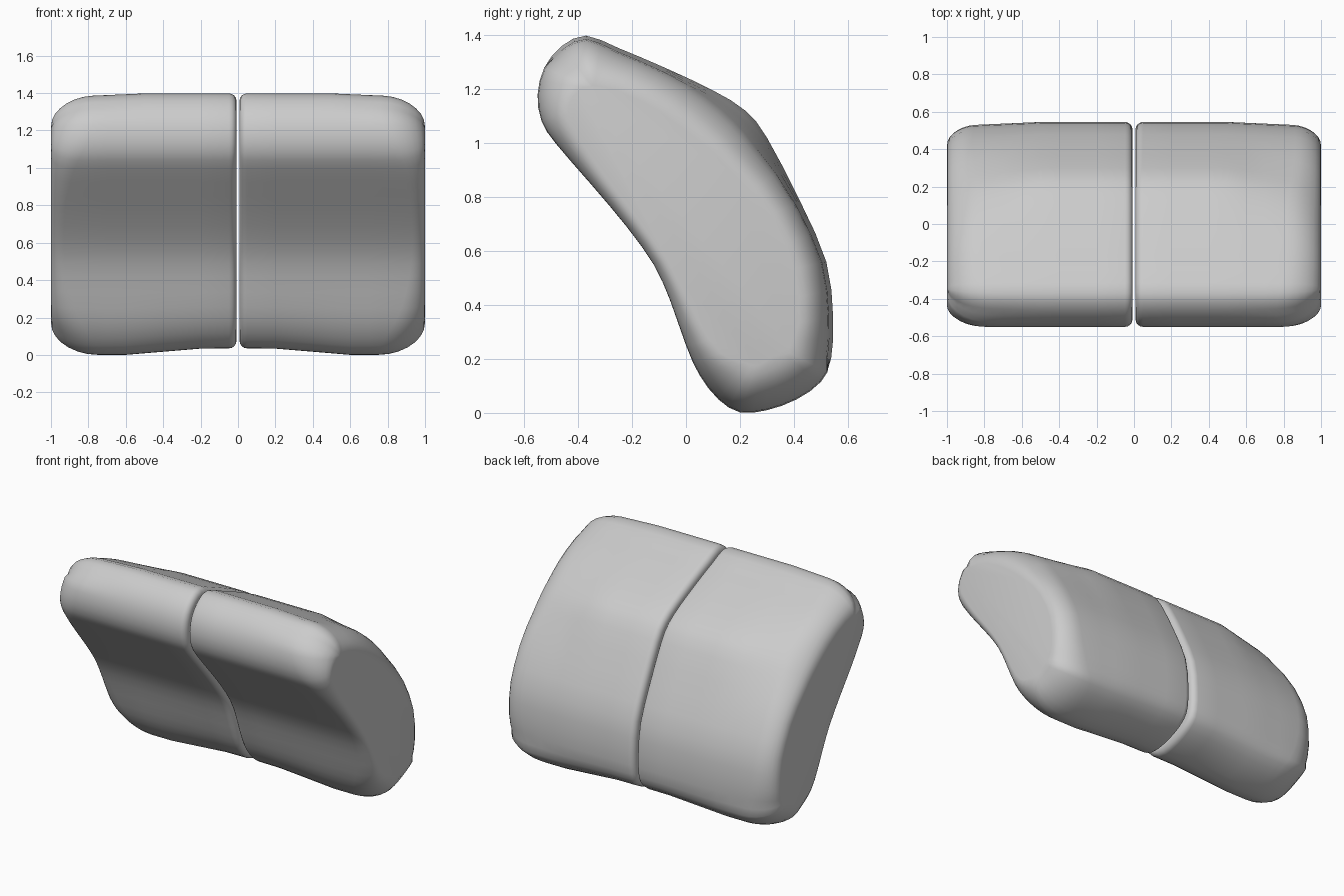
import bpy, bmesh, math
from mathutils import Vector
from mathutils.geometry import intersect_point_line

if "Cube" in bpy.data.objects:
    bpy.data.objects.remove(bpy.data.objects["Cube"])

# side profile (y, z, edge rounding at the outer end), running down the front and up the back
KEYS = [
    (-0.37, 1.398, .16), (-0.46, 1.36, .17), (-0.525, 1.28, .17), (-0.55, 1.18, .15),
    (-0.535, 1.08, .12), (-0.48, 0.995, .09), (-0.35, 0.845, .06), (-0.22, 0.69, .05),
    (-0.12, 0.55, .05), (-0.06, 0.42, .06), (0.0, 0.25, .09), (0.05, 0.14, .13),
    (0.12, 0.05, .17), (0.20, 0.002, .18), (0.30, 0.01, .18), (0.41, 0.05, .18),
    (0.50, 0.115, .17), (0.538, 0.20, .14), (0.545, 0.36, .11), (0.52, 0.56, .10),
    (0.425, 0.78, .10), (0.30, 1.02, .11), (0.22, 1.12, .12), (0.10, 1.195, .13),
    (-0.08, 1.28, .13), (-0.25, 1.352, .14)]
# centre line of the profile, used as the direction for insetting
SPINE = [Vector(p) for p in ((-0.34, 1.2), (-0.1, 1.0), (0.14, 0.75), (0.24, 0.5), (0.29, 0.27))]


def smooth_loop(keys, steps=2):
    """Closed Catmull-Rom curve through the key points."""
    out, n = [], len(keys)
    for i in range(n):
        a, b, c, d = (Vector(keys[(i + k) % n]) for k in (-1, 0, 1, 2))
        for s in range(steps):
            t = s / steps
            out.append(0.5 * (2 * b + (c - a) * t + (2 * a - 5 * b + 4 * c - d) * t ** 2
                              + (3 * b - a - 3 * c + d) * t ** 3))
    return out


def to_spine(p):
    """Vector from a profile point to the nearest point of the centre line."""
    best = None
    for a, b in zip(SPINE, SPINE[1:]):
        t = max(0, min(1, intersect_point_line(p, a, b)[1]))
        v = a.lerp(b, t) - p
        if best is None or v.length < best.length:
            best = v
    return best


PROFILE = smooth_loop(KEYS)
INWARD = [to_spine(Vector((p.x, p.y))) for p in PROFILE]
N = len(PROFILE)
INNER_X, INNER_R, OUTER_X = 0.008, 0.04, 1.0


def bump(y, z, cy, cz):
    return math.exp(-((y - cy) ** 2 + (z - cz) ** 2) / 0.05)


def section_point(i, x, inset):
    """Profile point at x, with the raised inner underside and tapered outer back."""
    y, z, _ = PROFILE[i]
    lift = 0.035 * max(0, 1 - z / 0.3) * max(0, min(1, (0.6 - x) / 0.42))
    taper = max(0, min(1, (x - 0.5) / 0.45))
    if i >= 34 or i < 4:
        inset += taper * (0.02 + 0.06 * bump(y, z, 0.24, 1.08))
    v = INWARD[i]
    v = v.normalized() * min(inset, 0.93 * v.length)
    return x, y + v.x, z + v.y + lift


def make_cushion(name, side):
    bm = bmesh.new()
    rings = []

    def add_ring(xs, insets):
        points = (section_point(i, xs[i], insets[i]) for i in range(N))
        rings.append([bm.verts.new((side * x, y, z)) for x, y, z in points])

    # tight rounding beside the centre gap
    for k in range(5):
        t = math.pi / 2 * k / 4
        add_ring([INNER_X + INNER_R * (1 - math.cos(t))] * N,
                 [INNER_R * (1 - math.sin(t))] * N)
    # long middle
    for x in (0.2, 0.4, 0.5, 0.6, 0.7):
        add_ring([x] * N, [0] * N)
    # broad rounding at the outer end
    for k in range(8):
        t = math.pi / 2 * k / 7
        add_ring([OUTER_X - 1.4 * p[2] * (1 - math.sin(t)) for p in PROFILE],
                 [p[2] * (1 - math.cos(t)) for p in PROFILE])

    for a, b in zip(rings, rings[1:]):
        for i in range(N):
            j = (i + 1) % N
            bm.faces.new((a[i], a[j], b[j], b[i]))
    bm.faces.new(rings[0])
    bm.faces.new(rings[-1])
    bmesh.ops.recalc_face_normals(bm, faces=bm.faces)
    mesh = bpy.data.meshes.new(name)
    bm.to_mesh(mesh)
    bm.free()
    obj = bpy.data.objects.new(name, mesh)
    bpy.context.collection.objects.link(obj)
    mesh.shade_smooth()


# two matching cushions with a narrow gap between them
make_cushion("right_cushion", 1)
make_cushion("left_cushion", -1)
